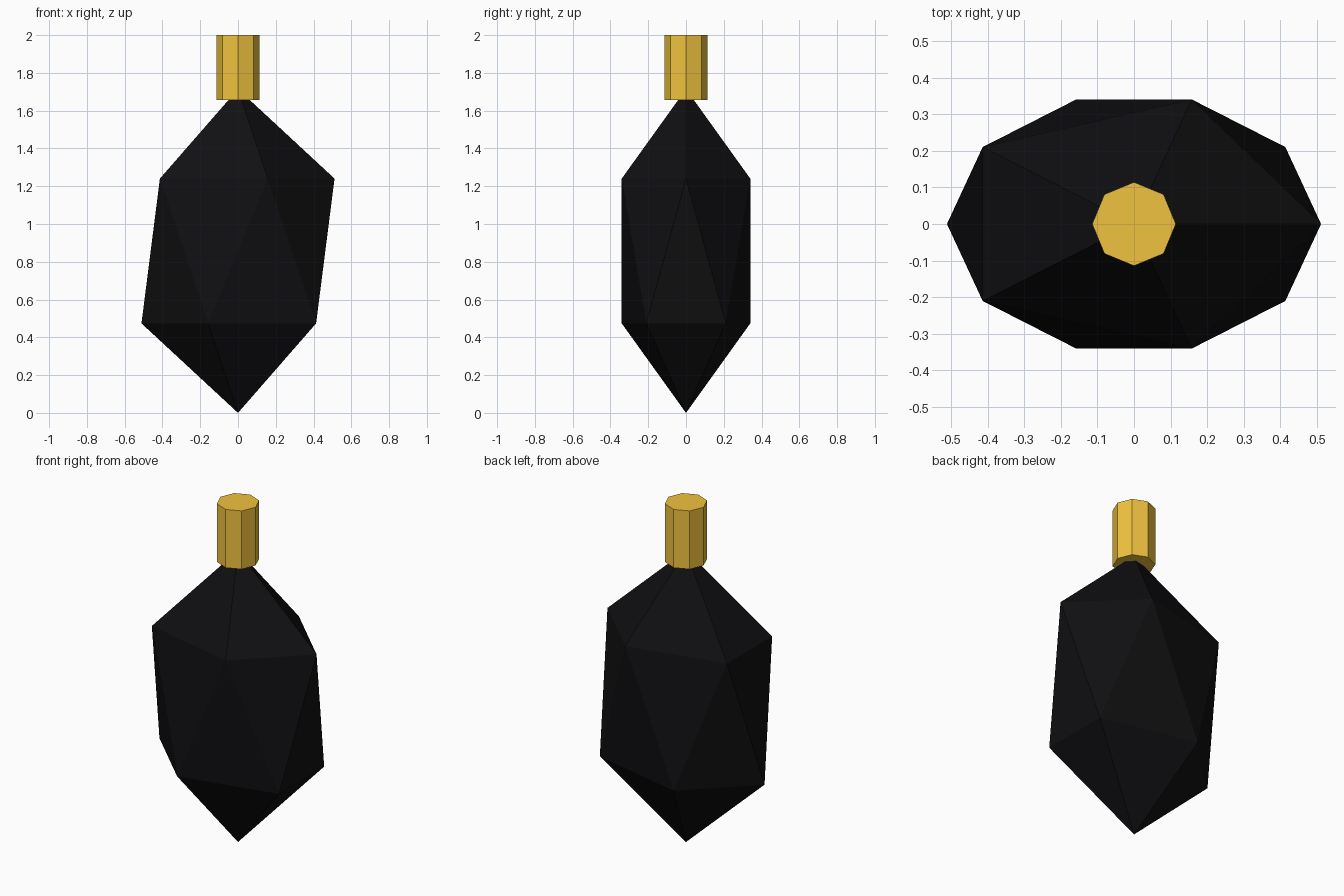
import bpy

if "Cube" in bpy.data.objects:
    bpy.data.objects.remove(bpy.data.objects["Cube"])


def paint(obj, name, color):
    mat = bpy.data.materials.new(name)
    mat.diffuse_color = color
    mat.use_nodes = True
    mat.node_tree.nodes["Principled BSDF"].inputs["Base Color"].default_value = mat.diffuse_color
    obj.data.materials.append(mat)


U = 2 / 3.5  # the gem's half width; other sizes are simple ratios of it

# Faceted gem body: stretched icosahedron resting on its tip
bpy.ops.mesh.primitive_ico_sphere_add(subdivisions=1, radius=1, location=(0, 0, 1.5 * U))
gem = bpy.context.object
gem.name = "gem_body"
gem.scale = (U, 0.7 * U, 1.5 * U)
paint(gem, "black_stone", (0.005, 0.005, 0.006, 1))

# Octagonal gold cap over the upper tip
bpy.ops.mesh.primitive_cylinder_add(vertices=8, radius=0.2 * U, depth=0.6 * U,
                                    location=(0, 0, 3.2 * U))
cap = bpy.context.object
cap.name = "gold_cap"
paint(cap, "gold", (0.87, 0.54, 0.05, 1))
